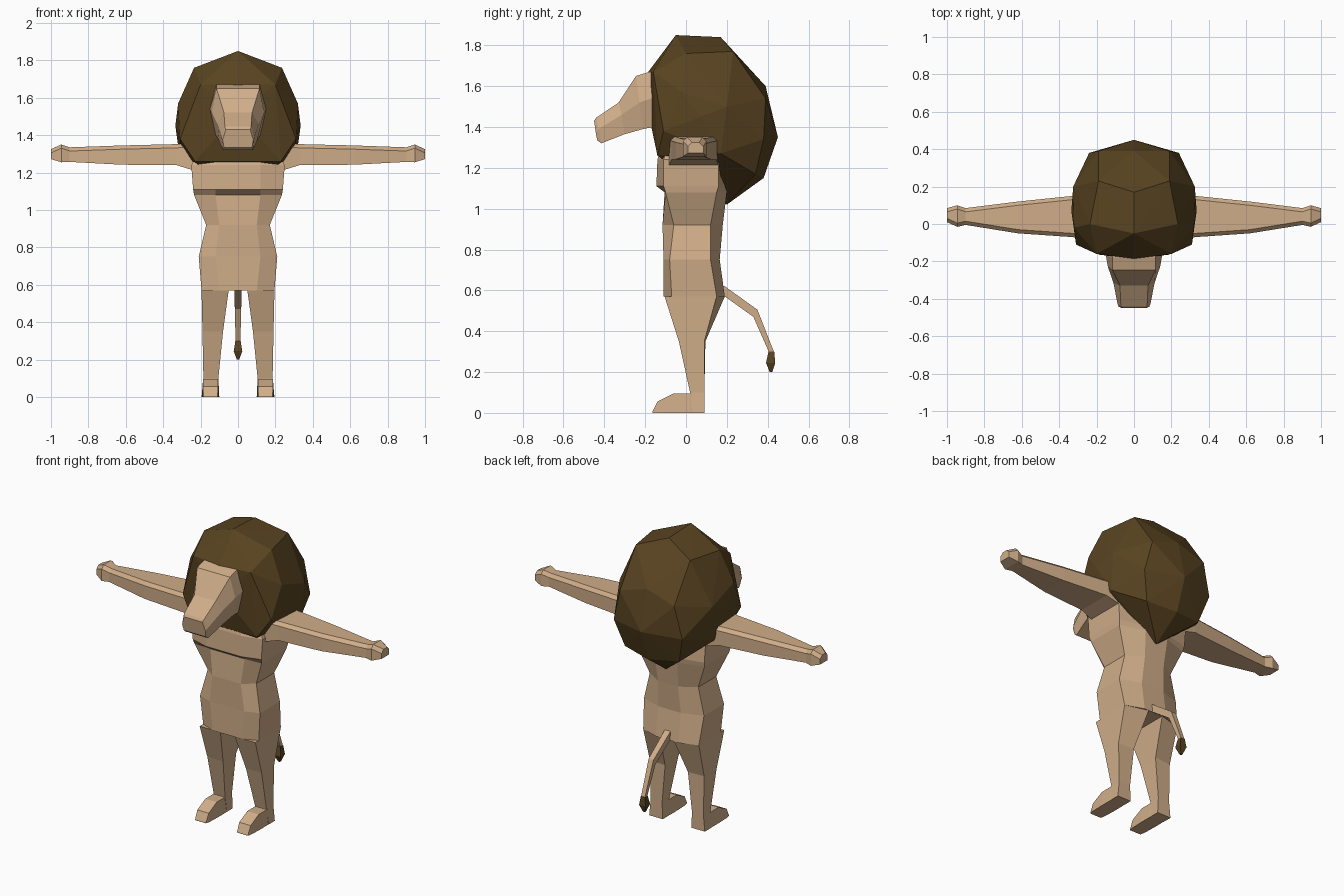
import bpy
import bmesh

default_cube = bpy.data.objects.get("Cube")
if default_cube:
    bpy.data.objects.remove(default_cube, do_unlink=True)


def make_material(name, colour):
    material = bpy.data.materials.new(name)
    material.use_nodes = True
    material.diffuse_color = colour
    shader = material.node_tree.nodes["Principled BSDF"]
    shader.inputs["Base Color"].default_value = colour
    shader.inputs["Roughness"].default_value = .9
    return material


fur = make_material("tan fur", (.63, .42, .25, 1))
mane_hair = make_material("dark brown hair", (.1, .057, .015, 1))


def finish(name, bm, material, mirror=False):
    """Turn the mesh into a flat shaded object, optionally mirrored in x."""
    bmesh.ops.recalc_face_normals(bm, faces=bm.faces[:])
    mesh = bpy.data.meshes.new(name)
    bm.to_mesh(mesh)
    bm.free()
    mesh.materials.append(material)
    obj = bpy.data.objects.new(name, mesh)
    bpy.context.collection.objects.link(obj)
    if mirror:
        modifier = obj.modifiers.new("Mirror", "MIRROR")
        modifier.use_mirror_merge = False
    return obj


def loft(name, rings, material, mirror=False):
    """Skin a row of matching closed rings and cap both ends."""
    bm = bmesh.new()
    loops = [[bm.verts.new(point) for point in ring] for ring in rings]
    for low, high in zip(loops, loops[1:]):
        for i in range(len(low)):
            j = (i + 1) % len(low)
            bm.faces.new((low[i], low[j], high[j], high[i]))
    bm.faces.new(loops[0])
    bm.faces.new(loops[-1])
    return finish(name, bm, material, mirror)


def both_sides(half):
    """Close a half ring by adding its mirror image in reverse order."""
    return half + [(-x, y, z) for x, y, z in reversed(half)]


# Torso: height, front width, front y, side width, side front y,
# side back y, back width, back y
def torso_ring(z, front_x, front_y, side_x, side_front, side_back, back_x, back_y):
    return both_sides([(front_x, front_y, z), (side_x, side_front, z),
                       (side_x, side_back, z), (back_x, back_y, z)])


torso = [
    (.57, .1, -.11, .195, -.07, .15, .08, .19),
    (.75, .12, -.11, .21, -.08, .12, .08, .165),
    (.92, .1, -.115, .17, -.06, .12, .07, .18),
    (1.08, .12, -.105, .235, -.1, .15, .08, .2),
    (1.11, .12, -.145, .24, -.11, .16, .08, .2),
    (1.24, .12, -.14, .25, -.11, .16, .08, .18),
    (1.32, .1, -.12, .2, -.08, .14, .08, .16),
]
loft("torso", [torso_ring(*row) for row in torso], fur)

# Legs: height, inner x, outer x, front y, outer back y, inner back y
legs = [
    (.57, .05, .195, -.105, .15, .19),
    (.35, .08, .19, -.035, .09, .095),
    (.1, .105, .185, .02, .09, .09),
    (0, .1, .195, .03, .09, .09),
]
loft("legs", [[(inner, front, z), (outer, front, z), (outer, back, z),
               (inner, inner_back, z)]
              for z, inner, outer, front, back, inner_back in legs],
     fur, mirror=True)

# Feet: y, half width at the sole, half width on top, height
feet = [(.09, .035, .035, .095), (.02, .047, .04, .095), (-.06, .047, .04, .095),
        (-.14, .044, .04, .055), (-.165, .038, .038, .005)]
loft("feet", [[(.147 - sole, y, 0), (.147 + sole, y, 0),
               (.147 + top, y, z), (.147 - top, y, z)]
              for y, sole, top, z in feet], fur, mirror=True)

# Arms and hands: x, front y, back y, bottom z, top z
arms = [
    (.2, -.09, .16, 1.2, 1.36),
    (.33, -.07, .15, 1.24, 1.352),
    (.62, -.05, .12, 1.242, 1.345),
    (.9, -.005, .085, 1.257, 1.335),
    (.945, -.015, .1, 1.255, 1.35),
    (1, .01, .085, 1.272, 1.325),
]
loft("arms", [[(x, front, low), (x, back, low), (x, back, high - .02),
               (x, back - .02, high), (x, front + .02, high), (x, front, high - .02)]
              for x, front, back, low, high in arms], fur, mirror=True)

# Head and muzzle: y at top and bottom, then x and z of top, middle and bottom
head = [
    (0, 0, .11, 1.67, .15, 1.54, .12, 1.38),
    (-.18, -.16, .115, 1.67, .15, 1.54, .12, 1.4),
    (-.245, -.21, .115, 1.65, .14, 1.52, .11, 1.39),
    (-.33, -.3, .075, 1.52, .11, 1.46, .1, 1.365),
    (-.44, -.415, .07, 1.445, .088, 1.39, .08, 1.32),
    (-.45, -.435, .065, 1.43, .082, 1.375, .075, 1.335),
]
loft("head", [both_sides([(tx, top, tz), (mx, (top + low) / 2, mz), (bx, low, bz)])
              for top, low, tx, tz, mx, mz, bx, bz in head], fur)

# Mane: faceted hull, centre line first and then one mirrored side
centre = [(-.05, 1.85), (.17, 1.84), (.39, 1.6), (.45, 1.35), (.38, 1.15),
          (.2, 1.02), (-.1, 1.28), (-.195, 1.52), (-.185, 1.67)]
side = [(.19, .23, 1.77), (.235, 0, 1.76), (.32, -.02, 1.57), (.325, .2, 1.5),
        (.335, .07, 1.45), (.19, .39, 1.54), (.24, .38, 1.34), (.31, .17, 1.27),
        (.19, .34, 1.17), (.31, -.11, 1.38), (.23, -.14, 1.26), (.2, -.16, 1.67)]
bm = bmesh.new()
for y, z in centre:
    bm.verts.new((0, y, z))
for x, y, z in side:
    bm.verts.new((x, y, z))
    bm.verts.new((-x, y, z))
hull = bmesh.ops.convex_hull(bm, input=bm.verts[:])
loose = [v for v in bm.verts if not v.link_faces]
bmesh.ops.delete(bm, geom=loose, context="VERTS")
finish("mane", bm, mane_hair)


# Tail and its tuft: square sections running down the centre line
def tail_ring(upper, lower, half):
    return [(-half, *upper), (half, *upper), (half, *lower), (-half, *lower)]


loft("tail", [tail_ring((.15, .64), (.15, .585), .02),
              tail_ring((.19, .62), (.19, .57), .02),
              tail_ring((.35, .505), (.33, .47), .017),
              tail_ring((.43, .3), (.405, .3), .013)], fur)
loft("tail_tuft", [tail_ring((.432, .3), (.404, .3), .014),
                   tail_ring((.437, .245), (.392, .245), .023),
                   tail_ring((.422, .2), (.41, .2), .006)], mane_hair)
